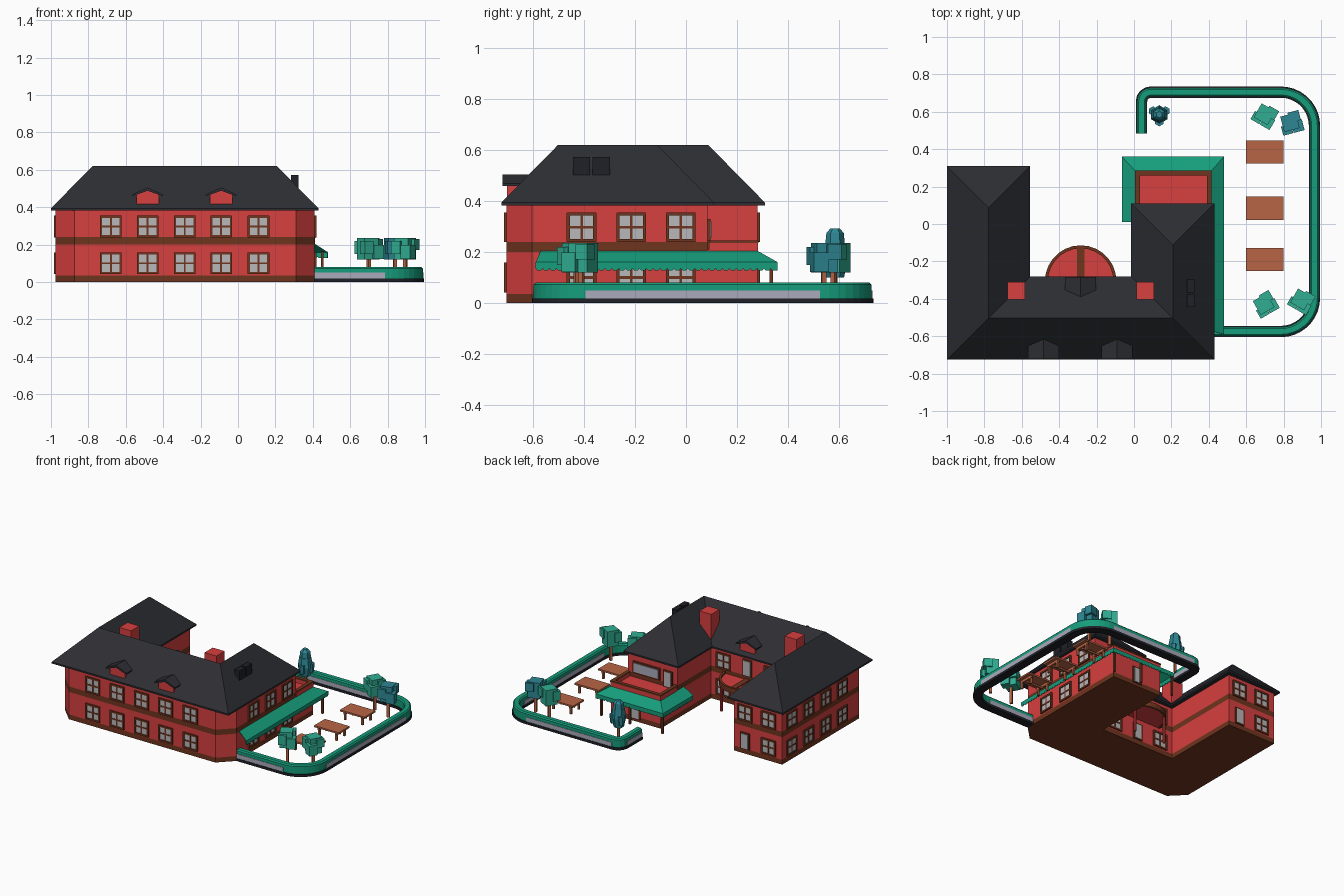
import bpy, bmesh, math
from mathutils import Matrix, Vector

if "Cube" in bpy.data.objects:
    bpy.data.objects.remove(bpy.data.objects["Cube"])

COL = dict(red=(.68, .05, .05), brown=(.16, .035, .014), roof=(.026, .027, .033), green=(.008, .34, .2),
           leaf=(.03, .42, .29), teal=(.026, .24, .29), wood=(.48, .13, .06), pane=(.48, .48, .5),
           stone=(.4, .4, .5), black=(.014, .015, .02))
MAT = {}
for key, c in COL.items():
    MAT[key] = bpy.data.materials.new(key)
    MAT[key].diffuse_color = (*c, 1)


def make(name, bm, *mats, normals=True):
    if normals:
        bmesh.ops.recalc_face_normals(bm, faces=bm.faces)
    me = bpy.data.meshes.new(name)
    bm.to_mesh(me)
    bm.free()
    for m in mats:
        me.materials.append(MAT[m])
    ob = bpy.data.objects.new(name, me)
    bpy.context.collection.objects.link(ob)
    return ob


def box(bm, c, s, frame=Matrix(), mi=0):
    m = frame @ Matrix.Translation(c) @ Matrix.Diagonal((*s, 1))
    for f in {f for v in bmesh.ops.create_cube(bm, size=1, matrix=m)['verts'] for f in v.link_faces}:
        f.material_index = mi


def cone(bm, x, y, z0, z1, r0, r1, n=6):
    bmesh.ops.create_cone(bm, cap_ends=True, segments=n, radius1=r0, radius2=r1, depth=z1 - z0,
                          matrix=Matrix.Translation((x, y, (z0 + z1) / 2)))


def place(x, y, deg):
    return Matrix.Translation((x, y, 0)) @ Matrix.Rotation(math.radians(deg), 4, 'Z')


def layers(name, outline, levels, mats):
    """Prism whose side bands get one material each; caps take the first and last."""
    bm = bmesh.new()
    rings = [[bm.verts.new((x, y, z)) for x, y in outline] for z in levels]
    n = len(outline)
    names = list(dict.fromkeys(mats))
    for k in range(len(levels) - 1):
        for i in range(n):
            j = (i + 1) % n
            f = bm.faces.new((rings[k][i], rings[k][j], rings[k + 1][j], rings[k + 1][i]))
            f.material_index = names.index(mats[k])
    bm.faces.new(rings[0][::-1]).material_index = names.index(mats[0])
    bm.faces.new(rings[-1]).material_index = names.index(mats[-1])
    return make(name, bm, *names)


def sweep(name, path, profile, mat):
    """Closed (offset, z) profile along an open flat path with mitred corners."""
    bm = bmesh.new()
    P = [Vector(p) for p in path]
    rings = []
    for i, p in enumerate(P):
        a = (p - P[i - 1]).normalized() if i else (P[1] - p).normalized()
        b = (P[i + 1] - p).normalized() if i < len(P) - 1 else a
        t = (a + b).normalized()
        nrm = Vector((-t.y, t.x)) / max(.5, t.dot(a))
        rings.append([bm.verts.new((*(p + nrm * o), z)) for o, z in profile])
    n = len(profile)
    for r, s in zip(rings, rings[1:]):
        for i in range(n):
            bm.faces.new((r[i], r[(i + 1) % n], s[(i + 1) % n], s[i]))
    bm.faces.new(rings[0])
    bm.faces.new(rings[-1])
    return make(name, bm, mat)


def arc(cx, cy, r, a0, a1, n):
    return [(cx + r * math.cos(math.radians(a0 + (a1 - a0) * i / n)),
             cy + r * math.sin(math.radians(a0 + (a1 - a0) * i / n))) for i in range(n + 1)]


# Banded U-shaped walls with cut front corners
layers('walls', [(-.875, -.705), (.31, -.705), (.41, -.605), (.41, .085), (.01, .085), (.01, -.305),
                 (-.585, -.305), (-.585, .28), (-.975, .28), (-.975, -.605)],
       (0, .035, .2, .24, .385), ('brown', 'red', 'brown', 'red'))

# Hipped U-shaped roof
bm = bmesh.new()
eave = [(-1, -.725), (.43, -.725), (.43, .11), (-.015, .11), (-.015, -.28), (-.555, -.28), (-.555, .31), (-1, .31)]
lo = [bm.verts.new((x, y, .382)) for x, y in eave]
hi = [bm.verts.new((x, y, .394)) for x, y in eave]
p, q, r, s = [bm.verts.new((x, y, .62)) for x, y in
              ((-.7775, -.5025), (.2075, -.5025), (.2075, -.1125), (-.7775, .0875))]
a, b, c, d, e, f, g, h = hi
for face in ((a, b, q, p), (b, c, r, q), (c, d, r), (d, e, q, r), (e, f, p, q), (f, g, s, p), (g, h, s), (h, a, p, s)):
    bm.faces.new(face)
for i in range(8):
    bm.faces.new((lo[i - 1], lo[i], hi[i], hi[i - 1]))
bm.faces.new(lo[::-1])
make('roof', bm, 'roof')

# Chimneys and roof vents
bm = bmesh.new()
for x in (-.63, .06):
    box(bm, (x, -.357, .51), (.095, .095, .2))
make('chimneys', bm, 'red')
bm = bmesh.new()
for y in (-.41, -.332):
    box(bm, (.303, y, .535), (.04, .068, .075))
make('roof_vents', bm, 'black')


# Gabled dormers: red front, dark roof
def prism(bm, pts, y0, y1, frame):
    A, B = [[bm.verts.new(frame @ Vector((x, y, z))) for x, z in pts] for y in (y0, y1)]
    n = len(pts)
    bm.faces.new(A)
    bm.faces.new(B[::-1])
    for i in range(n):
        bm.faces.new((A[i], A[(i + 1) % n], B[(i + 1) % n], B[i]))


body, top = bmesh.new(), bmesh.new()
for fr in (place(-.483, -.5025, 0), place(-.09, -.5025, 0), place(-.285, -.5025, 180)):
    prism(body, [(-.06, .41), (.06, .41), (.06, .47), (0, .492), (-.06, .47)], -.2, -.1, fr)
    prism(top, [(-.083, .46), (-.06, .466), (0, .488), (.06, .466), (.083, .46), (.083, .468), (0, .505), (-.083, .468)],
          -.218, -.1, fr)
make('dormer_fronts', body, 'red')
make('dormer_roofs', top, 'roof')

# Windows: pane plate, outer frame and cross bars
win = bmesh.new()


def window(x, y, z, deg):
    fr = place(x, y, deg)
    box(win, (0, 0, z), (.105, .008, .105), fr, 1)
    for k in (-1, 1):
        box(win, (k * .052, 0, z), (.012, .02, .113), fr)
        box(win, (0, 0, z + k * .052), (.113, .0198, .012), fr)
    box(win, (0, 0, z), (.01, .014, .1), fr)
    box(win, (0, 0, z), (.1, .0138, .01), fr)


for z in (.1, .297):
    for x in (-.68, -.483, -.285, -.09, .11):
        window(x, -.705, z, 0)
    for y in (-.41, -.215, -.02):
        window(.41, y, z, 90)
    for y in (-.41, -.215, -.02, .175):
        window(-.975, y, z, -90)
    for x in (-.48, -.09):
        window(x, -.305, z, 180)
    window(-.865, .28, z, 180)
window(-.675, .28, .297, 180)
make('windows', win, 'brown', 'pane')

# Doors, all on back-facing walls
bm = bmesh.new()
for x, y, z in ((-.675, .28, .035), (-.285, -.305, .035), (-.285, -.305, .24), (.085, .085, .21), (.21, .28, .02)):
    box(bm, (x, y, z + .06), (.075, .016, .12), mi=0)
    box(bm, (x, y, z + .058), (.055, .022, .105), mi=1)
make('doors', bm, 'brown', 'pane')

# Plain sign panel above the terrace
bm = bmesh.new()
box(bm, (.255, .09, .288), (.22, .014, .085), mi=0)
box(bm, (.255, .094, .288), (.2, .014, .065), mi=1)
make('sign_panel', bm, 'brown', 'stone')

# Single-storey extension with roof terrace and parapet
layers('extension', [(.01, .08), (.41, .08), (.41, .28), (.01, .28)], (0, .035, .21), ('brown', 'red'))
edge = [(.018, .09), (.018, .272), (.402, .272), (.402, .09)]
sweep('parapet', edge, [(-.01, .2), (.01, .2), (.01, .236), (-.01, .236)], 'red')
sweep('parapet_cap', edge, [(-.013, .236), (.013, .236), (.013, .246), (-.013, .246)], 'brown')

# Sloping awning with scalloped valance
bm = bmesh.new()
inner = [(.01, .01), (.01, .28), (.41, .28), (.41, -.57)]
outer = [(-.065, .01), (-.065, .36), (.48, .36), (.48, -.59)]
for i in range(3):
    bm.faces.new([bm.verts.new((*xy, z)) for xy, z in
                  ((inner[i], .205), (outer[i], .16), (outer[i + 1], .16), (inner[i + 1], .205))])
    A, B = Vector(outer[i]), Vector(outer[i + 1])
    n = round((B - A).length / .027)
    for k in range(n):
        pts = ((0, .16), (1, .16), (1, .136), (.75, .127), (.25, .127), (0, .136))
        bm.faces.new([bm.verts.new((*A.lerp(B, (k + t) / n), z)) for t, z in pts])
bmesh.ops.remove_doubles(bm, verts=bm.verts, dist=.0005)
aw = make('awning', bm, 'green')
mod = aw.modifiers.new('thickness', 'SOLIDIFY')
mod.thickness = .005
bm = bmesh.new()
for x in (-.045, .22, .45):
    box(bm, (x, .335, .082), (.014, .014, .164))
make('awning_posts', bm, 'brown')

# Half-round balcony over the courtyard door
layers('balcony', arc(-.285, -.305, .185, 0, 180, 14), (.19, .212), ('red',))
sweep('balcony_rim', arc(-.285, -.305, .183, 0, 180, 14), [(-.008, .188), (.008, .188), (.008, .225), (-.008, .225)], 'brown')
bm = bmesh.new()
box(bm, (-.285, -.215, .21), (.04, .18, .016))
make('balcony_strip', bm, 'brown')
bm = bmesh.new()
for x in (-.41, -.16):
    cone(bm, x, -.18, 0, .195, .01, .01, 8)
make('balcony_posts', bm, 'red')

# Hedge planter around the yard
path = ([(.04, .485)] + arc(.09, .655, .05, 180, 90, 4) + arc(.785, .525, .18, 90, 0, 9)
        + arc(.785, -.395, .18, 0, -90, 9) + [(.41, -.575)])
sweep('planter_base', path, [(-.03, 0), (.03, 0), (.03, .018), (-.03, .018)], 'black')
sweep('hedge', path, [(-.023, .018), (.023, .018), (.023, .072), (.015, .08), (-.015, .08), (-.023, .072)], 'green')
for i, (A, B) in enumerate((((.04, .484), (.04, .655)), ((.09, .705), (.785, .705)),
                            ((.965, .525), (.965, -.395)), ((.785, -.575), (.41, -.575)))):
    sweep(f'planter_panel_{i + 1}', [A, B], [(-.026, .016), (.026, .016), (.026, .05), (-.026, .05)], 'stone')

# Yard tables
bm = bmesh.new()
for y in (.385, .085, -.19):
    box(bm, (.7, y, .065), (.2, .125, .012))
    for x in (.63, .77):
        box(bm, (x, y, .05), (.014, .11, .018))
        for k in (-1, 1):
            box(bm, (x, y + k * .045, .026), (.014, .014, .052))
    box(bm, (.7, y, .035), (.14, .012, .012))
make('tables', bm, 'wood')

# Blocky trees
trunks = bmesh.new()
for i, (x, y, deg, mat) in enumerate(((.7, .58, -30, 'leaf'), (.84, .54, 15, 'teal'),
                                      (.7, -.43, 30, 'leaf'), (.895, -.41, -30, 'leaf'))):
    fr = place(x, y, deg)
    bm = bmesh.new()
    box(bm, (-.005, .005, .178), (.085, .085, .115), fr)
    box(bm, (.03, -.025, .16), (.06, .06, .075), fr)
    box(bm, (-.03, -.03, .185), (.055, .05, .07), fr)
    box(bm, (.025, .03, .2), (.06, .055, .06), fr)
    make(f'tree_crown_{i + 1}', bm, mat)
    box(trunks, (0, 0, .065), (.018, .018, .13), fr)

# Tall six-sided tree
tx, ty = .135, .585
bm = bmesh.new()
cone(bm, tx, ty, .1, .17, .035, .05)
cone(bm, tx, ty, .17, .235, .05, .04)
cone(bm, tx, ty, .235, .275, .038, .034)
cone(bm, tx, ty, .275, .293, .034, .018)
for ang in (30, 150, 270):
    cone(bm, tx + .038 * math.cos(math.radians(ang)), ty + .038 * math.sin(math.radians(ang)), .125, .19, .018, .025)
make('tall_tree_crown', bm, 'teal')
cone(trunks, tx, ty, 0, .11, .01, .01)
make('tree_trunks', trunks, 'wood')

for m in bpy.data.materials:
    if m.users and not m.is_grease_pencil:
        m.use_nodes = True
        m.node_tree.nodes["Principled BSDF"].inputs["Base Color"].default_value = m.diffuse_color
